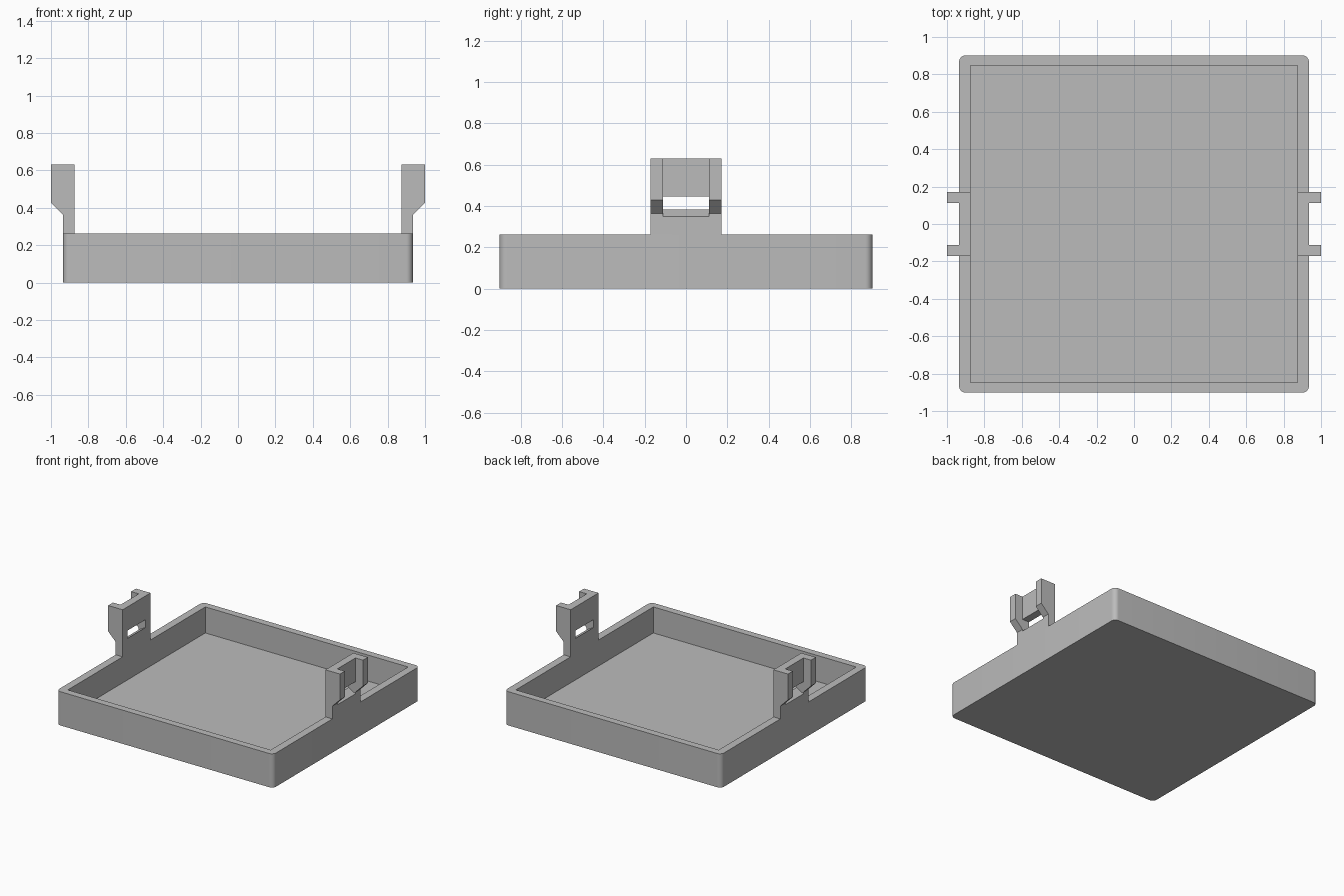
import bpy
import bmesh
import math

default = bpy.data.objects.get("Cube")
if default:
    bpy.data.objects.remove(default, do_unlink=True)

# Overall sizes
HALF_X, HALF_Y, RIM_Z = 0.935, 0.902, 0.263
WALL, FLOOR, CORNER = 0.06, 0.06, 0.036
INNER_X, INNER_Y = HALF_X - WALL, HALF_Y - 0.055
CLIP_HALF, POCKET_HALF, CLIP_TOP = 0.172, 0.112, 0.63

grey = bpy.data.materials.new("plain grey")
grey.use_nodes = True
colour = (0.5, 0.5, 0.5, 1)
grey.diffuse_color = colour
grey.node_tree.nodes["Principled BSDF"].inputs["Base Color"].default_value = colour


def finish(bm, name):
    """Turn a bmesh into a named grey object."""
    bmesh.ops.recalc_face_normals(bm, faces=bm.faces)
    mesh = bpy.data.meshes.new(name)
    bm.to_mesh(mesh)
    bm.free()
    mesh.materials.append(grey)
    obj = bpy.data.objects.new(name, mesh)
    bpy.context.collection.objects.link(obj)
    return obj


def prism(name, outline, direction, bevel=0):
    """Extrude a closed outline; optionally round its long edges."""
    bm = bmesh.new()
    face = bm.faces.new([bm.verts.new(p) for p in outline])
    ext = bmesh.ops.extrude_face_region(bm, geom=[face], use_keep_orig=True)
    top = [v for v in ext["geom"] if isinstance(v, bmesh.types.BMVert)]
    bmesh.ops.translate(bm, verts=top, vec=direction)
    if bevel:
        long_edges = [e for e in bm.edges
                      if abs(e.verts[0].co.z - e.verts[1].co.z) > 0.01]
        bmesh.ops.bevel(bm, geom=long_edges, offset=bevel, segments=8,
                        profile=0.5, affect='EDGES')
    return finish(bm, name)


def block(name, x, y, low, high, bevel=0):
    outline = [(-x, -y, low), (x, -y, low), (x, y, low), (-x, y, low)]
    return prism(name, outline, (0, 0, high - low), bevel)


def side_prism(name, profile, half_width, side):
    """Extrude an x-z profile along y, on the chosen side."""
    outline = [(side * x, -half_width, z) for x, z in profile]
    return prism(name, outline, (0, 2 * half_width, 0))


def cut(obj, cutter):
    bpy.context.view_layer.objects.active = obj
    mod = obj.modifiers.new("cut", 'BOOLEAN')
    mod.operation = 'DIFFERENCE'
    mod.solver = 'EXACT'
    mod.object = cutter
    bpy.ops.object.modifier_apply(modifier=mod.name)
    bpy.data.objects.remove(cutter, do_unlink=True)


# Open tray with rounded outer corners and a square-cornered cavity
tray = block("tray", HALF_X, HALF_Y, 0, RIM_Z, CORNER)
cut(tray, block("cavity", INNER_X, INNER_Y, FLOOR, RIM_Z + 0.2))
bpy.ops.object.select_all(action='DESELECT')
tray.select_set(True)
bpy.context.view_layer.objects.active = tray
bpy.ops.object.shade_smooth_by_angle(angle=math.radians(30))

# Upright clips: wall with two outer ribs, a pocket between and a sloped slot
clip_profile = [(INNER_X, RIM_Z), (HALF_X, RIM_Z), (HALF_X, 0.363),
                (1.0, 0.428), (1.0, CLIP_TOP), (INNER_X, CLIP_TOP)]
pocket_profile = [(0.855, 0.395), (HALF_X, 0.35), (1.05, 0.35), (1.05, 0.7),
                  (HALF_X, 0.7), (HALF_X, 0.445), (0.855, 0.445)]
for side, label in ((1, "left"), (-1, "right")):
    clip = side_prism(label + "_clip", clip_profile, CLIP_HALF, side)
    cut(clip, side_prism("pocket", pocket_profile, POCKET_HALF, side))
